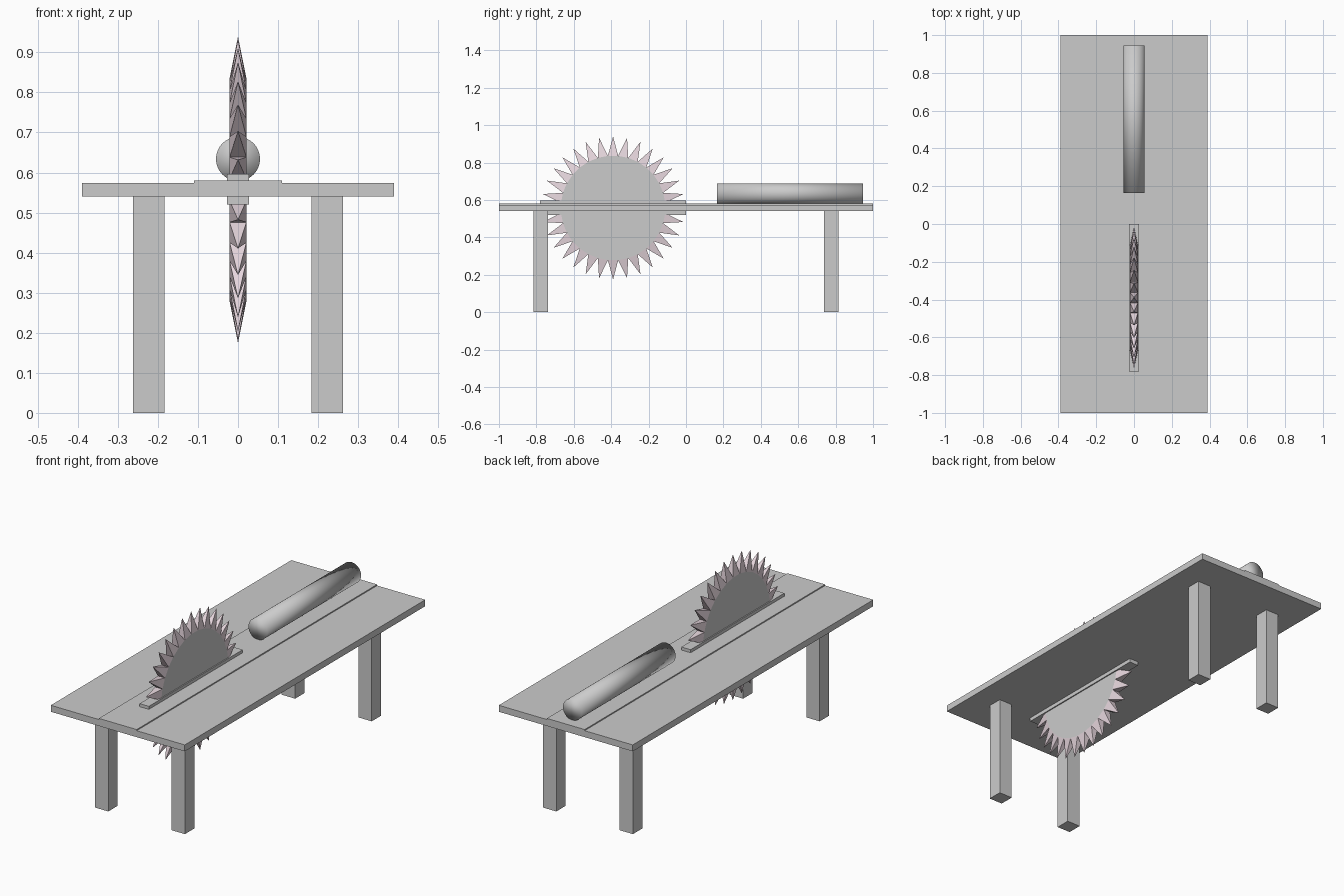
import bpy, bmesh, math

if "Cube" in bpy.data.objects:
    bpy.data.objects.remove(bpy.data.objects["Cube"])


def add_object(name, bm, smooth=False):
    bmesh.ops.recalc_face_normals(bm, faces=bm.faces)
    for f in bm.faces:
        f.smooth = smooth
    mesh = bpy.data.meshes.new(name)
    bm.to_mesh(mesh)
    bm.free()
    ob = bpy.data.objects.new(name, mesh)
    bpy.context.collection.objects.link(ob)
    return ob


def extrude_y(name, profile, y0, y1, smooth=False):
    """Extrude a closed x-z profile along y."""
    bm = bmesh.new()
    face = bm.faces.new([bm.verts.new((x, y0, z)) for x, z in profile])
    ext = bmesh.ops.extrude_face_region(bm, geom=[face])["geom"]
    verts = [g for g in ext if isinstance(g, bmesh.types.BMVert)]
    bmesh.ops.translate(bm, verts=verts, vec=(0, y1 - y0, 0))
    return add_object(name, bm, smooth)


def box(name, x0, x1, y0, y1, z0, z1):
    return extrude_y(name, [(x0, z0), (x1, z0), (x1, z1), (x0, z1)], y0, y1)


# Table top with a shallow raised centre strip
half = [(0.39, 0.54), (0.39, 0.574), (0.11, 0.574), (0.11, 0.58)]
extrude_y("table_top", half + [(-x, z) for x, z in reversed(half)], -1, 1)

# Four square legs
for sx, side in ((-1, "left"), (1, "right")):
    for sy, end in ((-1, "front"), (1, "back")):
        cx, cy = sx * 0.223, sy * 0.777
        box(f"{end}_{side}_leg", cx - 0.039, cx + 0.039, cy - 0.039, cy + 0.039, 0, 0.545)

# Slot surround that holds the blade
box("blade_slot", -0.027, 0.027, -0.78, 0, 0.52, 0.596)

# Saw blade: thick disc, then one pyramid tooth on each rim face
TEETH, R, TIP, T = 32, 0.28, 0.383, 0.021
CY, CZ = -0.39, 0.557


def rim(x, r, step):
    a = math.pi / 2 + 2 * math.pi * step / TEETH
    return (x, CY + r * math.cos(a), CZ + r * math.sin(a))


disc, teeth = bmesh.new(), bmesh.new()
rings = [[disc.verts.new(rim(x, R, i - 0.5)) for i in range(TEETH)] for x in (-T, T)]
for ring in rings:
    disc.faces.new(ring)
for i in range(TEETH):
    j = (i + 1) % TEETH
    disc.faces.new((rings[0][i], rings[0][j], rings[1][j], rings[1][i]))
    base = [teeth.verts.new(rim(x, R, i + s))
            for x, s in ((-T, -0.5), (T, -0.5), (T, 0.5), (-T, 0.5))]
    tip = teeth.verts.new(rim(0, TIP, i))
    for k in range(4):
        teeth.faces.new((base[k], base[(k + 1) % 4], tip))
    teeth.faces.new(base)
add_object("blade_disc", disc)
blade_teeth = add_object("blade_teeth", teeth)
mat = bpy.data.materials.new("tooth_pink")
mat.diffuse_color = (0.80, 0.68, 0.73, 1)
mat.use_nodes = True
mat.node_tree.nodes["Principled BSDF"].inputs["Base Color"].default_value = mat.diffuse_color
blade_teeth.data.materials.append(mat)

# Round log lying behind the blade
circle = [(0.055 * math.cos(2 * math.pi * i / 32), 0.634 + 0.055 * math.sin(2 * math.pi * i / 32))
          for i in range(32)]
extrude_y("log", circle, 0.165, 0.945, smooth=True)
